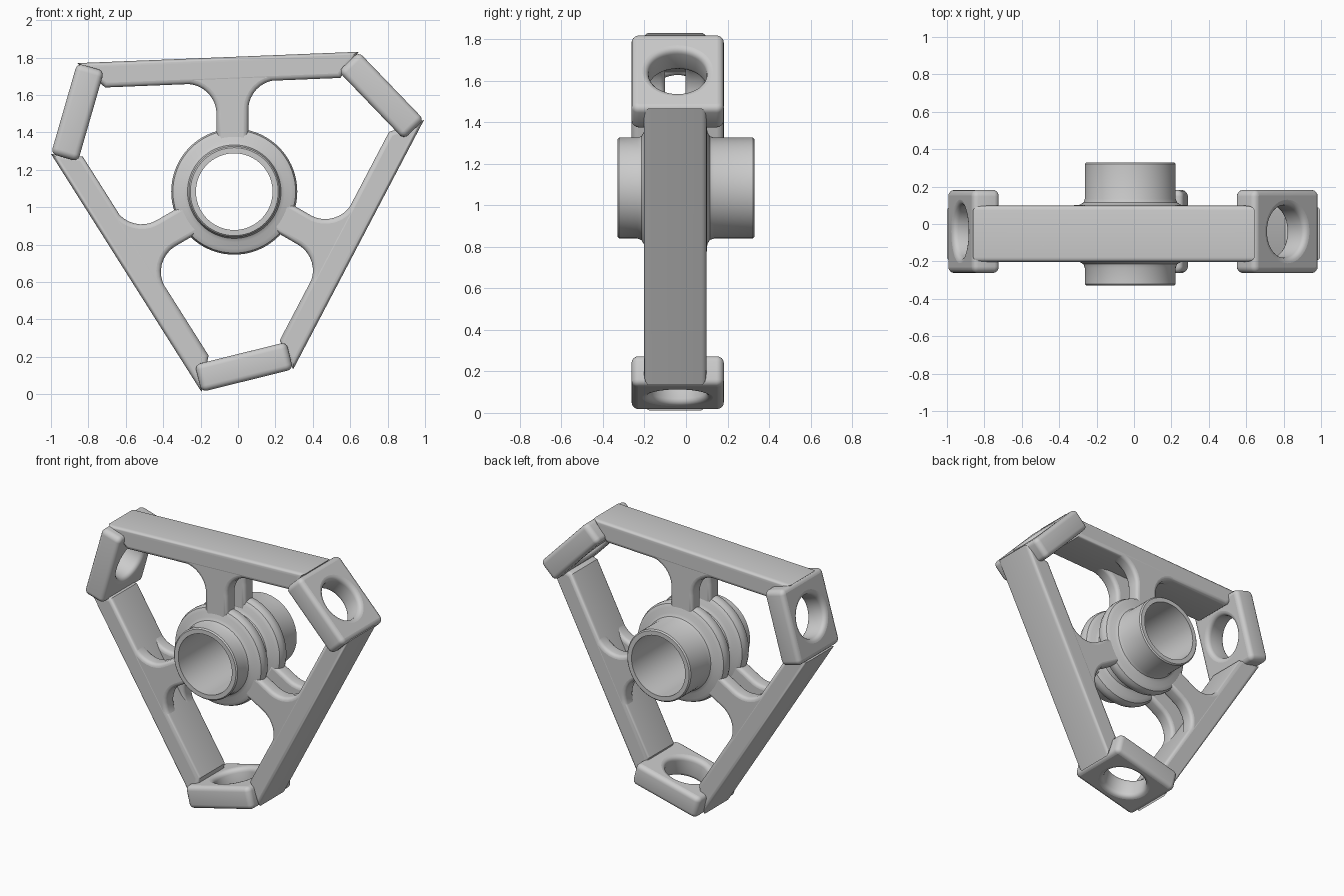
import bpy, bmesh
from math import radians, sin, cos, pi, tan
from mathutils import Matrix, Vector

if "Cube" in bpy.data.objects:
    bpy.data.objects.remove(bpy.data.objects["Cube"])

CX, CZ = -0.02, 1.083
C = Vector((CX, 0, CZ))


def third(k):
    """Rotation by k thirds of a turn about the hub axis."""
    return Matrix.Translation(C) @ Matrix.Rotation(radians(120 * k), 4, 'Y') @ Matrix.Translation(-C)


def rot2(p, deg):
    a = radians(deg)
    x, z = p[0] - CX, p[1] - CZ
    return (CX + x * cos(a) - z * sin(a), CZ + x * sin(a) + z * cos(a))


def rounded(corners, steps=10):
    """Polygon from (x, y, fillet radius) corners."""
    out, n = [], len(corners)
    for i, (x, y, r) in enumerate(corners):
        p = Vector((x, y))
        if r == 0:
            out.append(p)
            continue
        a = (Vector(corners[i - 1][:2]) - p).normalized()
        b = (Vector(corners[(i + 1) % n][:2]) - p).normalized()
        half = a.angle(b) / 2
        mid = p + (a + b).normalized() * (r / sin(half))
        s, e = p + a * (r / tan(half)) - mid, p + b * (r / tan(half)) - mid
        for j in range(steps + 1):
            t = j / steps
            out.append(mid + s.lerp(e, t).normalized() * r)
    return out


def plate(name, loops, depth, bevel, matrix):
    """Filled outline with holes, thickened with rounded rims."""
    cu = bpy.data.curves.new(name, 'CURVE')
    cu.dimensions, cu.fill_mode = '2D', 'BOTH'
    cu.extrude, cu.bevel_depth, cu.offset = depth / 2 - bevel, bevel, -bevel
    cu.bevel_resolution = 3
    for loop in loops:
        sp = cu.splines.new('POLY')
        sp.points.add(len(loop) - 1)
        for pt, co in zip(sp.points, loop):
            pt.co = (co[0], co[1], 0, 1)
        sp.use_cyclic_u = True
    ob = bpy.data.objects.new(name, cu)
    bpy.context.collection.objects.link(ob)
    ob.matrix_world = matrix
    finish(ob)


def finish(ob):
    bpy.ops.object.select_all(action='DESELECT')
    bpy.context.view_layer.objects.active = ob
    ob.select_set(True)
    if ob.type == 'CURVE':
        bpy.ops.object.convert(target='MESH')
    bpy.ops.object.shade_smooth_by_angle(angle=radians(35))


def upright(y):
    return Matrix.Translation((0, y, 0)) @ Matrix.Rotation(pi / 2, 4, 'X')


# Key corners of the upper left pad: outer P, Q and inner A, B
P, Q, A, B = (-0.86, 1.77), (-1.0, 1.285), (-0.71, 1.64), (-0.83, 1.27)
bar = [P, A, rot2(B, -120), rot2(Q, -120)]


def inner(x):
    return 1.64 + 0.043 * (x + 0.71)


# Spoke that flares into the inner edge of its bar
spoke = rounded([(-0.6, inner(-0.6) + 0.09, 0), (-0.6, inner(-0.6), 0),
                 (-0.115, inner(-0.115), 0.16), (-0.115, 1.34, 0),
                 (0.055, 1.34, 0), (0.055, inner(0.055), 0.16),
                 (0.45, inner(0.45), 0), (0.45, inner(0.45) + 0.09, 0)])

# Pad with a round hole
w, d = 0.252, 0.222
pad = rounded([(-w, -d, 0.035), (w, -d, 0.035), (w, d, 0.035), (-w, d, 0.035)], 5)
hole = [(0.14 * cos(2 * pi * i / 48), 0.14 * sin(2 * pi * i / 48)) for i in range(48)]
t = Vector((Q[0] - P[0], 0, Q[1] - P[1])).normalized()
yv = Vector((0, 1, 0))
n = t.cross(yv)
mid = Vector(((P[0] + Q[0]) / 2, -0.04, (P[1] + Q[1]) / 2))
if n.dot(mid - C) < 0:
    t, n = -t, -n
pos = mid - n * 0.075
pad_m = Matrix.Translation(pos) @ Matrix((t, yv, n)).transposed().to_4x4()

for k in range(3):
    R = third(k)
    plate(f"frame_bar_{k+1}", [bar], 0.30, 0.025, R @ upright(-0.052))
    plate(f"front_spoke_{k+1}", [spoke], 0.10, 0.025, R @ upright(-0.151))
    plate(f"back_spoke_{k+1}", [spoke], 0.10, 0.025, R @ upright(0.047))
    plate(f"corner_pad_{k+1}", [pad, hole], 0.15, 0.03, R @ pad_m)

# Hub: open sleeve with two round flanges
profile = [(0.205, -0.33), (0.235, -0.33), (0.243, -0.322), (0.243, -0.235),
           (0.25, -0.215), (0.27, -0.203), (0.305, -0.2), (0.328, -0.188),
           (0.337, -0.165), (0.337, -0.14), (0.328, -0.115), (0.305, -0.1),
           (0.27, -0.098), (0.25, -0.085), (0.245, -0.07), (0.245, -0.03),
           (0.25, -0.015), (0.27, -0.002), (0.305, 0), (0.328, 0.015),
           (0.337, 0.04), (0.337, 0.065), (0.328, 0.088), (0.305, 0.1),
           (0.27, 0.103), (0.25, 0.115), (0.243, 0.135), (0.243, 0.322),
           (0.235, 0.33), (0.205, 0.33)]
bm = bmesh.new()
N = 72
rings = [[bm.verts.new((r * cos(2 * pi * i / N), y, r * sin(2 * pi * i / N))) for r, y in profile]
         for i in range(N)]
for i in range(N):
    a, b = rings[i], rings[(i + 1) % N]
    for j in range(len(profile)):
        k = (j + 1) % len(profile)
        bm.faces.new((a[j], a[k], b[k], b[j]))
bmesh.ops.recalc_face_normals(bm, faces=bm.faces)
me = bpy.data.meshes.new("hub_sleeve")
bm.to_mesh(me)
bm.free()
hub = bpy.data.objects.new("hub_sleeve", me)
hub.location = C
bpy.context.collection.objects.link(hub)
finish(hub)
